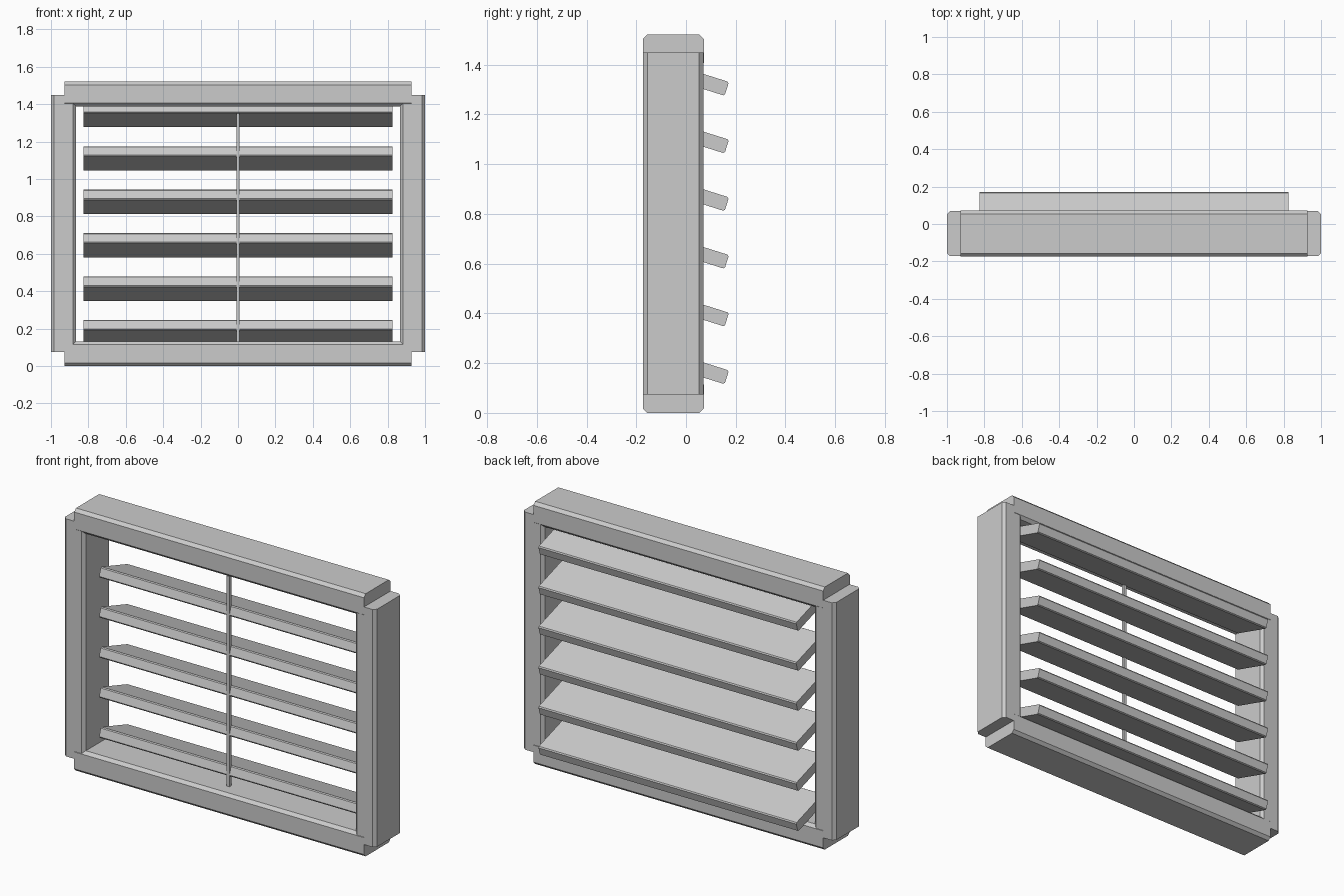
import bpy, bmesh, math
from mathutils import Matrix, Vector

cube = bpy.data.objects.get("Cube")
if cube:
    bpy.data.objects.remove(cube, do_unlink=True)

GREY = (0.6, 0.6, 0.6, 1.0)
grey = bpy.data.materials.new("plain grey")
grey.use_nodes = True
grey.diffuse_color = GREY
grey.node_tree.nodes["Principled BSDF"].inputs["Base Color"].default_value = GREY


def beam(name, size, centre, axis, chamfer=0, tilt=0):
    """Box whose long edges (parallel to axis) are chamfered, tilted about x."""
    bm = bmesh.new()
    bmesh.ops.create_cube(bm, size=1, matrix=Matrix.Diagonal((*size, 1)))
    if chamfer:
        edges = [e for e in bm.edges
                 if abs((e.verts[0].co - e.verts[1].co)[axis]) > size[axis] / 2]
        bmesh.ops.bevel(bm, geom=edges, offset=chamfer, segments=1,
                        profile=0.5, affect='EDGES')
    mesh = bpy.data.meshes.new(name)
    bm.to_mesh(mesh)
    bm.free()
    mesh.materials.append(grey)
    obj = bpy.data.objects.new(name, mesh)
    obj.location = Vector(centre)
    obj.rotation_euler.x = tilt
    bpy.context.collection.objects.link(obj)
    return obj


X, Z = 0, 2
FRAME_Y = -0.051

# Frame: two side posts overlapping two slightly deeper rails
for side, x in (("left", 0.9325), ("right", -0.9325)):
    beam(side + "_post", (0.135, 0.242, 1.376), (x, FRAME_Y, 0.762), Z, 0.017)
for side, z in (("bottom", 0.066), ("top", 1.455)):
    beam(side + "_rail", (1.856, 0.245, 0.132), (0, FRAME_Y, z), X, 0.017)

# Tilted slats, sloping down towards the back
for i in range(6):
    beam(f"slat_{i + 1}", (1.652, 0.26, 0.058), (0, 0.04, 0.182 + 0.232 * i),
         X, 0.006, -math.radians(17.5))

# Thin upright control rod along the front edges of the slats
beam("control_rod", (0.018, 0.018, 1.225), (0, -0.083, 0.7375), Z)
